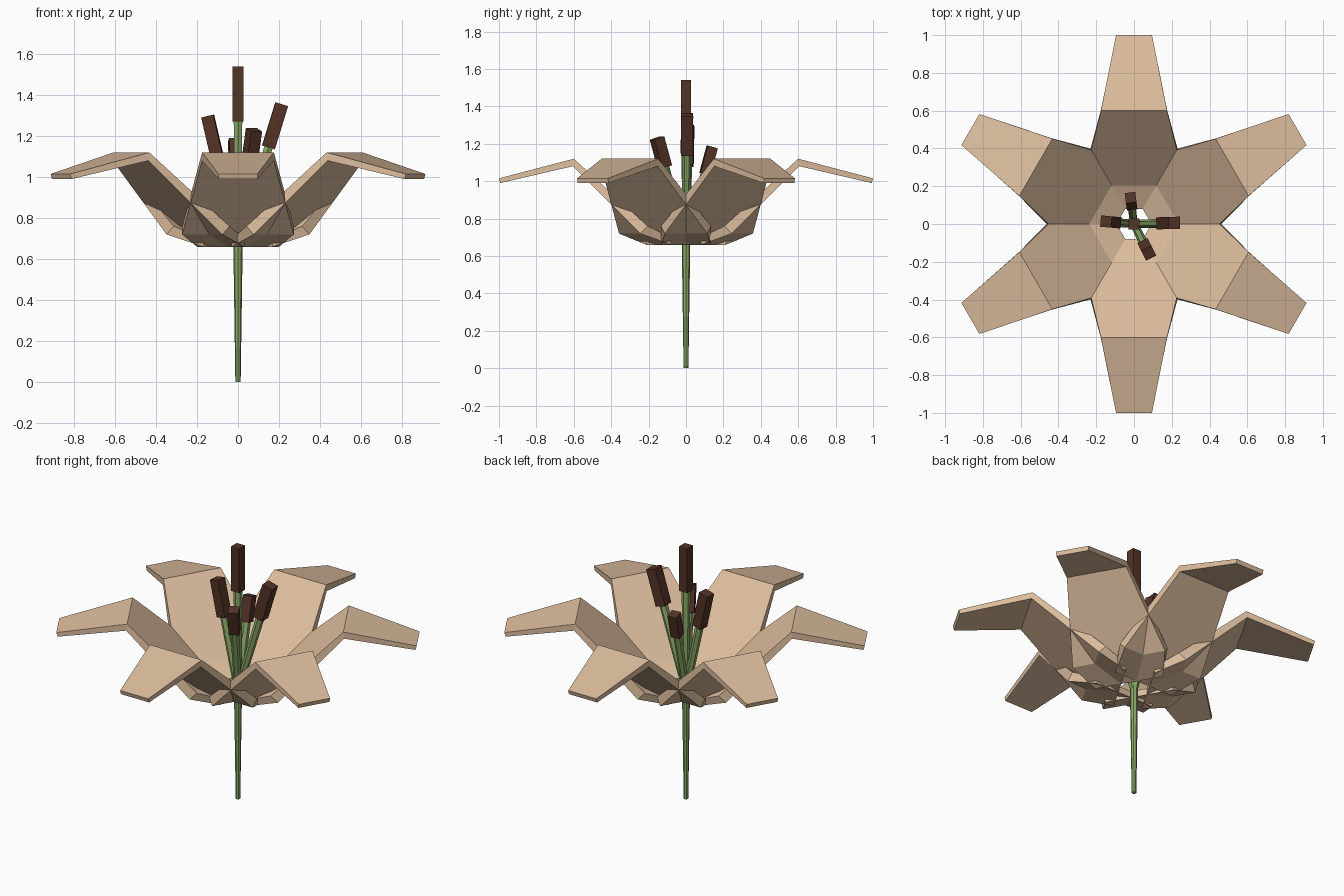
import bpy, bmesh, math
from mathutils import Vector, Matrix

if "Cube" in bpy.data.objects:
    bpy.data.objects.remove(bpy.data.objects["Cube"])


def material(name, rgb):
    m = bpy.data.materials.new(name)
    m.diffuse_color = (*rgb, 1)
    m.use_nodes = True
    m.node_tree.nodes["Principled BSDF"].inputs["Base Color"].default_value = m.diffuse_color
    return m


TAN = material("petal_tan", (0.72, 0.51, 0.34))
GREEN = material("stem_green", (0.26, 0.40, 0.14))
BROWN = material("anther_brown", (0.09, 0.033, 0.02))


def add_object(name, bm, mat):
    bmesh.ops.recalc_face_normals(bm, faces=bm.faces)
    me = bpy.data.meshes.new(name)
    bm.to_mesh(me)
    bm.free()
    me.materials.append(mat)
    ob = bpy.data.objects.new(name, me)
    bpy.context.collection.objects.link(ob)
    return ob


# Tapered prism between two points
def rod(name, a, b, r1, r2, sides, mat, spin=0.0):
    a, b = Vector(a), Vector(b)
    d = b - a
    bm = bmesh.new()
    bmesh.ops.create_cone(bm, cap_ends=True, segments=sides, radius1=r1,
                          radius2=r2, depth=d.length)
    turn = Vector((0, 0, 1)).rotation_difference(d).to_matrix().to_4x4()
    bm.transform(Matrix.Translation((a + b) / 2) @ turn @ Matrix.Rotation(spin, 4, 'Z'))
    return add_object(name, bm, mat)


# Petal sections: (half width, upper r, upper z, lower r, lower z)
SECTIONS = [
    (0.200, 0.080, 0.700, 0.080, 0.660),
    (0.272, 0.205, 0.760, 0.245, 0.720),
    (0.175, 0.600, 1.120, 0.605, 1.080),
    (0.095, 1.000, 1.015, 0.993, 0.990),
]


def petal(name, angle):
    bm = bmesh.new()
    rings = []
    for w, ru, zu, rl, zl in SECTIONS:
        rings.append([bm.verts.new(p) for p in
                      ((ru, -w, zu), (ru, w, zu), (rl, w, zl), (rl, -w, zl))])
    for p, q in zip(rings, rings[1:]):
        for i in range(4):
            j = (i + 1) % 4
            bm.faces.new((p[i], p[j], q[j], q[i]))
    bm.faces.new(rings[0])
    bm.faces.new(rings[-1])
    bm.transform(Matrix.Rotation(angle, 4, 'Z'))
    add_object(name, bm, TAN)


# Six overlapping petals
for k in range(6):
    petal(f"petal_{k + 1}", math.radians(30 + 60 * k))

# Stem
HUB = Vector((0, 0, 0.66))
rod("stem", (0, 0, 0), HUB + Vector((0, 0, 0.02)), 0.013, 0.023, 8, GREEN)

# Stamens: anther top, anther length, anther width
STAMENS = [
    ((0, 0, 1.54), 0.27, 0.056),
    ((0.213, 0.006, 1.355), 0.22, 0.064),
    ((-0.148, 0.013, 1.297), 0.22, 0.060),
    ((-0.018, 0.140, 1.183), 0.15, 0.056),
    ((0.078, -0.155, 1.230), 0.16, 0.060),
]
for i, (top, length, width) in enumerate(STAMENS):
    top = Vector(top)
    base = top - (top - HUB).normalized() * length
    rod(f"filament_{i + 1}", HUB, base, 0.021, 0.024, 6, GREEN)
    r = width / math.sqrt(2)
    # Square anthers turned to face their lean direction
    lean = math.atan2(top.y, top.x) if i else 0.0
    rod(f"anther_{i + 1}", base, top, r, r, 4, BROWN, lean + math.pi / 4)
